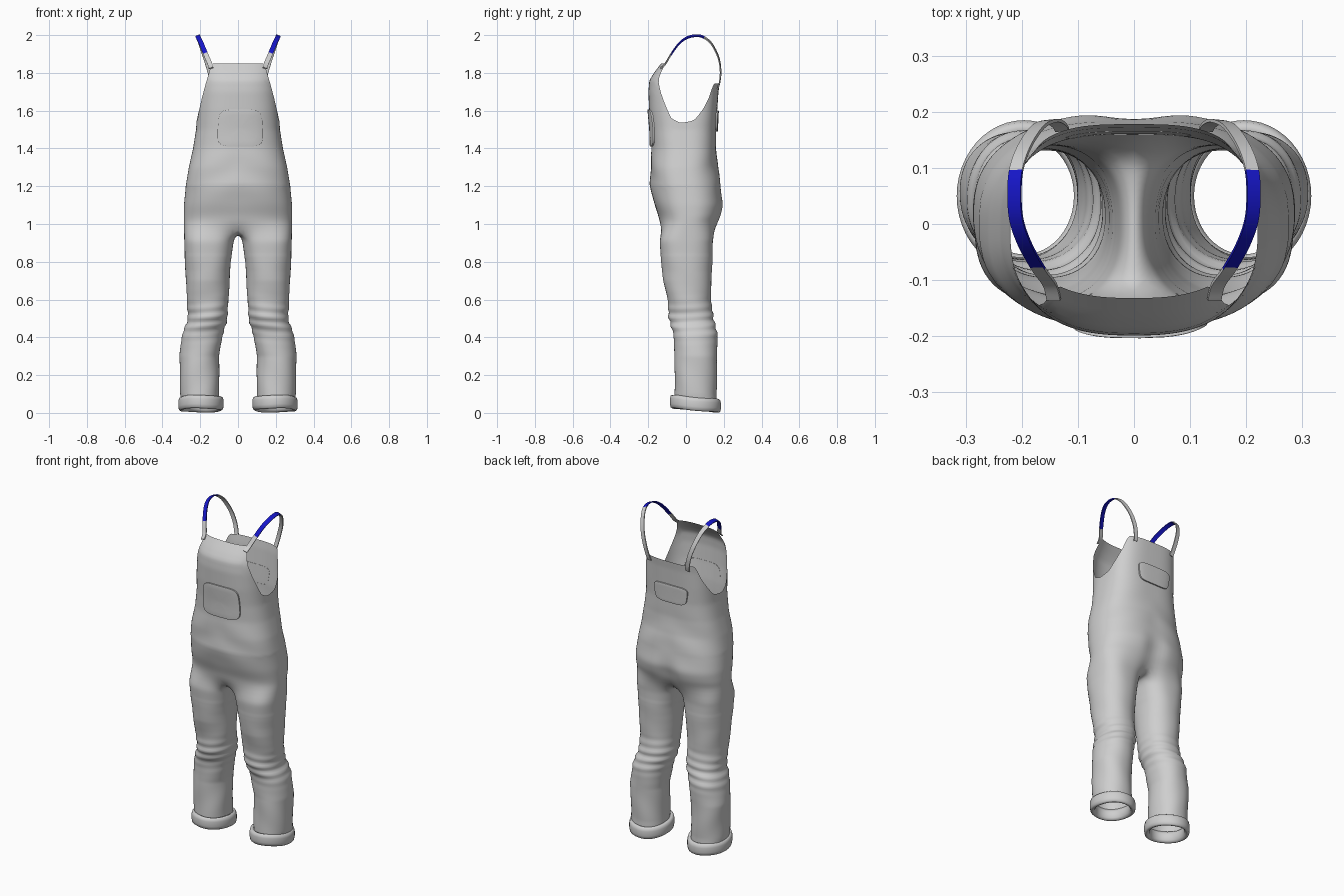
import bpy, bmesh, math
from mathutils import Vector
from mathutils.bvhtree import BVHTree

if "Cube" in bpy.data.objects:
    bpy.data.objects.remove(bpy.data.objects["Cube"], do_unlink=True)


def material(name, rgb):
    m = bpy.data.materials.new(name)
    m.use_nodes = True
    m.diffuse_color = (*rgb, 1)
    b = m.node_tree.nodes["Principled BSDF"]
    b.inputs["Base Color"].default_value = (*rgb, 1)
    b.inputs["Roughness"].default_value = 0.8
    return m


GREY = material("grey_cloth", (0.62, 0.62, 0.62))
BLUE = material("blue_strap", (0.008, 0.008, 0.58))


def lookup(table, v):
    """Smoothly interpolate rows of (key, values...)."""
    if v <= table[0][0]:
        return table[0][1:]
    for a, b in zip(table, table[1:]):
        if v <= b[0]:
            t = (v - a[0]) / (b[0] - a[0])
            return [p + (q - p) * t for p, q in zip(a[1:], b[1:])]
    return table[-1][1:]


def spow(v, p):
    return math.copysign(abs(v) ** p, v)


def add_object(name, bm, mats=(GREY,), angle=50):
    me = bpy.data.meshes.new(name)
    bm.to_mesh(me)
    bm.free()
    ob = bpy.data.objects.new(name, me)
    bpy.context.collection.objects.link(ob)
    for m in mats:
        me.materials.append(m)
    bpy.ops.object.select_all(action='DESELECT')
    ob.select_set(True)
    bpy.context.view_layer.objects.active = ob
    bpy.ops.object.shade_smooth_by_angle(angle=math.radians(angle))
    return ob


# Leg sections: z, inner x, outer x, front y, back y
LEG = [(.05, .10, .30, -.06, .165), (.10, .10, .305, -.06, .162), (.30, .10, .31, -.06, .165),
       (.42, .08, .295, -.068, .165), (.50, .056, .265, -.09, .148), (.60, .05, .27, -.098, .13),
       (.70, .045, .276, -.12, .135), (.80, .038, .281, -.132, .14), (.90, .024, .285, -.14, .142),
       (.95, .012, .286, -.138, .15)]
# Torso sections: z, half width, front y, back y
TORSO = [(.98, .286, -.136, .16), (1.04, .288, -.145, .188), (1.10, .287, -.167, .203),
         (1.20, .277, -.19, .187), (1.30, .26, -.188, .168), (1.40, .238, -.182, .16),
         (1.50, .222, -.186, .16), (1.60, .217, -.195, .165), (1.70, .212, -.199, .172),
         (1.76, .21, -.194, .18), (1.80, .208, -.17, .18), (1.85, .205, -.132, .18)]
# Upper edge: angle from the front in degrees, height
EDGE = [(0, 1.85), (36, 1.85), (39, 1.83), (47, 1.76), (62, 1.65), (75, 1.56), (88, 1.535),
        (100, 1.55), (115, 1.61), (128, 1.67), (137, 1.735), (142, 1.745), (180, 1.745)]
OUT, INN, RINGS, ROWS = 48, 16, 90, 60
ALPHA = math.radians(50)


def leg_point(z, th):
    xi, xo, yf, yb = lookup(LEG, z)
    p = 0.92 - 0.17 * max(0, min(1, (z - .75) / .18))
    # gathered folds around the knee and soft ones below
    k = .035 * math.exp(-((z - .49) / .075) ** 2) * math.sin(125 * z + 1.6 * math.sin(th + .6))
    k += .012 * math.sin(28 * z + 3 * th) * max(0, min(1, (.9 - z) / .3))
    return Vector(((xi + xo) / 2 + (xo - xi) / 2 * (1 + k) * spow(math.sin(th), p),
                   (yf + yb) / 2 - (yb - yf) / 2 * (1 + k) * spow(math.cos(th), p), z))


def torso_point(z, th):
    a, yf, yb = lookup(TORSO, z)
    up = max(0, min(1, (z - 1.2) / .4))
    p = .82 - up * (.06 if th < math.pi / 2 else .2)
    x = a * spow(max(0, math.sin(th)), p)
    y = (yf + yb) / 2 - (yb - yf) / 2 * spow(math.cos(th), p)
    if th > math.pi / 2:    # cleft between the seat halves
        y -= .03 * math.exp(-(x / .045) ** 2 - ((z - 1.06) / .09) ** 2)
    y += .003 * math.sin(30 * z + 16 * x) * math.exp(-((z - 1.25) / .15) ** 2)
    return Vector((x, y, z))


def half_body(bm, side):
    def vert(p):
        return bm.verts.new((p.x * side, p.y, p.z))
    rows = []
    # leg tube
    for r in range(RINGS):
        z = .05 + .88 * r / (RINGS - 1)
        ths = [-ALPHA + (math.pi + 2 * ALPHA) * i / OUT for i in range(OUT + 1)]
        ths += [math.pi + ALPHA + (math.pi - 2 * ALPHA) * k / (INN + 1) for k in range(1, INN + 1)]
        rows.append([vert(leg_point(z, t)) for t in ths])
    # ring that joins the leg to the torso and the crotch seam
    arc = [torso_point(.995, math.pi * i / OUT) for i in range(OUT + 1)]
    seam = []
    for k in range(1, INN + 1):
        t = k / (INN + 1)
        p = arc[-1].lerp(arc[0], t)
        seam.append(Vector((0, p.y, .995 - .035 * math.sin(math.pi * t))))
    rows.append([vert(p) for p in arc + seam])
    n = OUT + 1 + INN
    for a, b in zip(rows, rows[1:]):
        for i in range(n):
            j = (i + 1) % n
            bm.faces.new((a[i], a[j], b[j], b[i]))
    # torso sheet up to the bib, armhole and back edges
    prev = rows[-1][:OUT + 1]
    for r in range(1, ROWS + 1):
        cur = []
        for i in range(OUT + 1):
            th = math.pi * i / OUT
            top = lookup(EDGE, math.degrees(th))[0]
            cur.append(vert(torso_point(.995 + (top - .995) * r / ROWS, th)))
        for i in range(OUT):
            bm.faces.new((prev[i], prev[i + 1], cur[i + 1], cur[i]))
        prev = cur


# Overalls body
bm = bmesh.new()
for s in (1, -1):
    half_body(bm, s)
bmesh.ops.remove_doubles(bm, verts=bm.verts, dist=.0004)
bmesh.ops.recalc_face_normals(bm, faces=bm.faces)
for _ in range(6):
    bmesh.ops.smooth_vert(bm, verts=[v for v in bm.verts if .84 < v.co.z < 1.2],
                          factor=.5, use_axis_x=True, use_axis_y=True, use_axis_z=True)
bm.normal_update()
tree = BVHTree.FromBMesh(bm)
add_object("overalls_body", bm, angle=80)


# Pockets: thin rounded plates laid on the cloth
def pocket(name, cx, cz, hw, hh, front, taper):
    bm = bmesh.new()
    d = 1 if front else -1
    N = 56
    rings = []
    for f, off in ((1, -.001), (1, .008), (.93, .009), (.7, .009), (.45, .009), (.2, .009), (.02, .009)):
        ring = []
        for i in range(N):
            t = 2 * math.pi * i / N
            v = spow(math.sin(t), .42)
            u = spow(math.cos(t), .42) * (1 + taper * v)
            x, z = cx + hw * f * u, cz + hh * f * v
            hit = tree.ray_cast(Vector((x, -2 * d, z)), Vector((0, d, 0)))[0]
            ring.append(bm.verts.new((x, hit.y - off * d, z)))
        rings.append(ring)
    for a, b in zip(rings, rings[1:]):
        for i in range(N):
            j = (i + 1) % N
            bm.faces.new((a[i], a[j], b[j], b[i]))
    bm.faces.new(rings[-1])
    bmesh.ops.recalc_face_normals(bm, faces=bm.faces)
    if sum(f.normal.y for f in bm.faces) * d > 0:
        bmesh.ops.reverse_faces(bm, faces=bm.faces)
    add_object(name, bm)


pocket("front_pocket", .012, 1.508, .12, .098, True, -.04)
pocket("back_pocket", -.01, 1.545, .108, .055, False, .08)

# Shoulder straps: ribbon path for the left side
STRAP = [Vector(p) for p in ((.143, -.135, 1.825), (.15, -.108, 1.85), (.17, -.08, 1.897),
                             (.195, -.035, 1.957), (.21, .01, 1.988), (.213, .06, 1.997),
                             (.209, .1, 1.985), (.195, .138, 1.95), (.172, .172, 1.88),
                             (.15, .183, 1.81), (.135, .178, 1.75), (.128, .168, 1.715))]


def catmull(pts, steps):
    out = []
    for i in range(len(pts) - 1):
        a, b, c, d = pts[max(i - 1, 0)], pts[i], pts[i + 1], pts[min(i + 2, len(pts) - 1)]
        for s in range(steps):
            t = s / steps
            out.append(.5 * (2 * b + (c - a) * t + (2 * a - 5 * b + 4 * c - d) * t * t
                             + (3 * b - a - 3 * c + d) * t ** 3))
    return out + [pts[-1]]


def strap(name, side):
    bm = bmesh.new()
    path = catmull(STRAP, 8)
    rows = []
    for i, p in enumerate(path):
        tan = (path[min(i + 1, len(path) - 1)] - path[max(i - 1, 0)]).normalized()
        nor = p - Vector((.12, .04, 1.76))
        nor = (nor - tan * nor.dot(tan)).normalized()
        wid = tan.cross(nor).normalized()
        row = []
        for w, h in ((-1, -1), (1, -1), (1, 1), (-1, 1)):
            q = p + wid * w * .0125 + nor * h * .003
            row.append(bm.verts.new((q.x * side, q.y, q.z)))
        rows.append(row)
    for a, b in zip(rows, rows[1:]):
        for i in range(4):
            j = (i + 1) % 4
            f = bm.faces.new((a[i], a[j], b[j], b[i]))
            f.material_index = 1 if -.08 < f.calc_center_median().y < .095 else 0
    bm.faces.new(rows[0])
    bm.faces.new(rows[-1])
    bmesh.ops.recalc_face_normals(bm, faces=bm.faces)
    add_object(name, bm, (GREY, BLUE), 40)


# Rolled cuffs: rounded band swept round the leg end, tilted up at the front
BAND = [(-.018, .012), (-.008, .002), (.0, .0), (.008, .006), (.011, .022), (.011, .05),
        (.007, .066), (-.002, .071), (-.014, .067), (-.02, .05)]


def cuff(name, side):
    bm = bmesh.new()
    N = 48
    rings = []
    for i in range(N):
        t = 2 * math.pi * i / N
        ring = []
        for r, h in BAND:
            y = .05 - (.124 + r) * math.cos(t)
            x = .196 + (.109 + r) * math.sin(t)
            ring.append(bm.verts.new((side * x, y, h + .013 - .09 * (y - .05)
                                      + .002 * math.sin(3 * t))))
        rings.append(ring)
    for i in range(N):
        a, b = rings[i], rings[(i + 1) % N]
        for k in range(len(BAND)):
            m = (k + 1) % len(BAND)
            bm.faces.new((a[k], a[m], b[m], b[k]))
    bmesh.ops.recalc_face_normals(bm, faces=bm.faces)
    add_object(name, bm, angle=60)


for label, s in (("left", 1), ("right", -1)):
    strap(label + "_strap", s)
    cuff(label + "_cuff", s)
